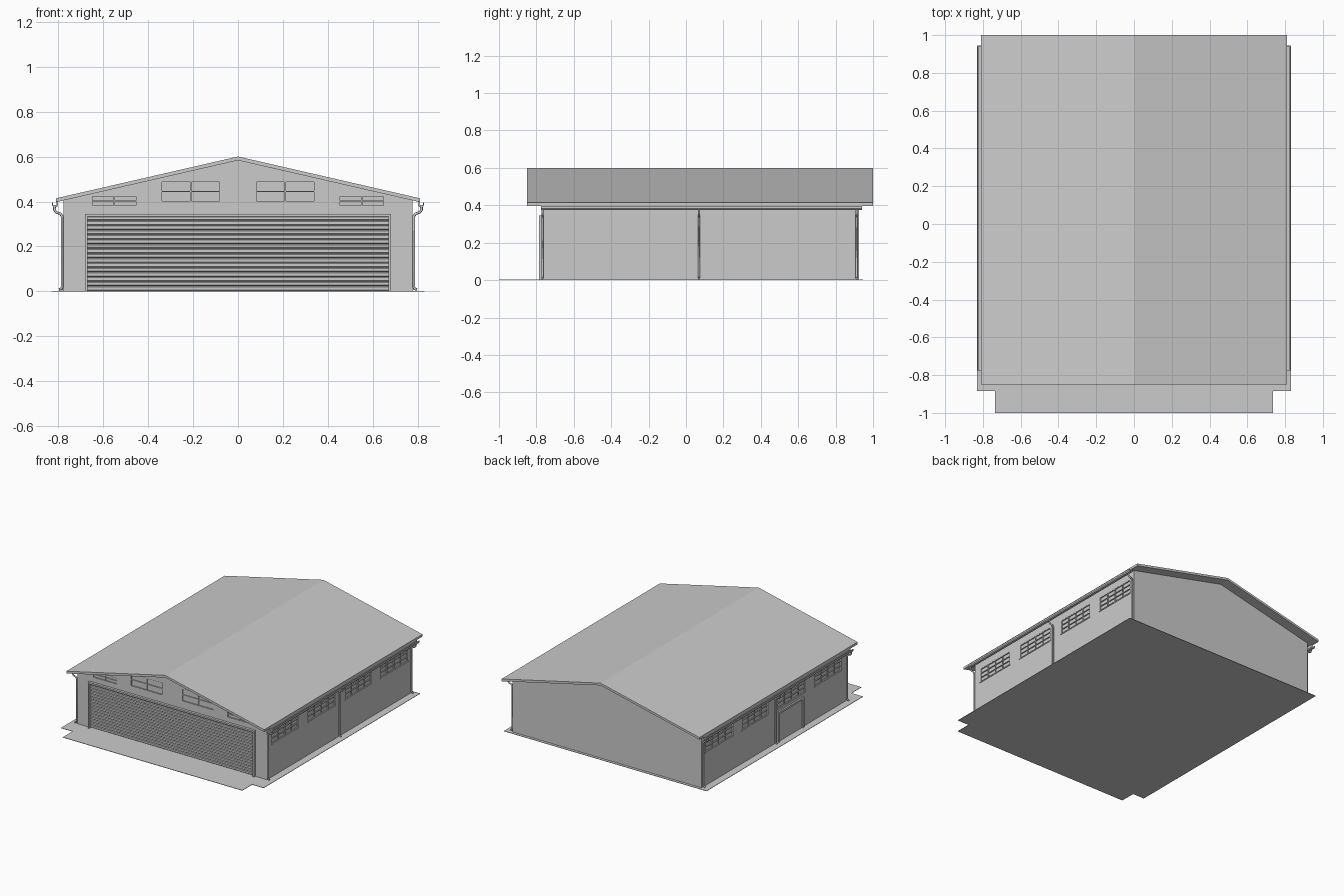
import bpy, bmesh
from mathutils import Vector, Matrix

cube = bpy.data.objects.get("Cube")
if cube:
    bpy.data.objects.remove(cube, do_unlink=True)

grey = bpy.data.materials.new("plain grey")
grey.use_nodes = True
grey.diffuse_color = (0.6, 0.6, 0.6, 1)
grey.node_tree.nodes["Principled BSDF"].inputs["Base Color"].default_value = (0.6, 0.6, 0.6, 1)


def finish(name, bm):
    bmesh.ops.recalc_face_normals(bm, faces=bm.faces)
    mesh = bpy.data.meshes.new(name)
    bm.to_mesh(mesh)
    bm.free()
    mesh.materials.append(grey)
    obj = bpy.data.objects.new(name, mesh)
    bpy.context.collection.objects.link(obj)
    return obj


def add_box(bm, x, y, z):
    """Axis-aligned box from three (low, high) ranges."""
    size = [b - a for a, b in (x, y, z)]
    mid = [(a + b) / 2 for a, b in (x, y, z)]
    bmesh.ops.create_cube(bm, size=1, matrix=Matrix.Translation(mid) @ Matrix.Diagonal((*size, 1)))


def boxes(name, ranges):
    bm = bmesh.new()
    for r in ranges:
        add_box(bm, *r)
    return finish(name, bm)


def extrude(name, points, start, vec):
    """Closed profile of 3D points, pushed along vec."""
    bm = bmesh.new()
    face = bm.faces.new([bm.verts.new(Vector(p) + Vector(start)) for p in points])
    out = bmesh.ops.extrude_face_region(bm, geom=[face])
    bmesh.ops.translate(bm, vec=vec, verts=[v for v in out["geom"] if isinstance(v, bmesh.types.BMVert)])
    return finish(name, bm)


WALL_X, FRONT, BACK = 0.775, -0.768, 0.925
DOOR_X, DOOR_Z = 0.68, 0.345
RECESS = 0.008

# Ground slab with driveway
outline = [(0.83, 0.945), (0.83, -0.885), (0.735, -0.885), (0.735, -1.0)]
outline += [(-x, y) for x, y in reversed(outline)]
extrude("ground_slab", [(x, y, 0) for x, y in outline], (0, 0, 0), (0, 0, 0.003))

# Walls and gables in one body
walls = extrude("walls", [(-WALL_X, 0, 0), (WALL_X, 0, 0), (WALL_X, 0, 0.405), (0, 0, 0.585), (-WALL_X, 0, 0.405)],
                (0, FRONT, 0), (0, BACK - FRONT, 0))

# Roof sheet with overhang
roof_top = [(-0.81, 0, 0.414), (0, 0, 0.6), (0.81, 0, 0.414)]
roof_under = [(x, 0, z - 0.017) for x, y, z in reversed(roof_top)]
extrude("roof", roof_top + roof_under, (0, -0.85, 0), (0, 1.85, 0))

# Recesses for windows and shutter
side_windows = [(-0.71, -0.4), (-0.29, 0.03), (0.15, 0.45), (0.56, 0.88)]
side_z = (0.25, 0.35)
gable_windows = [((s * a, s * b), z) for s in (-1, 1)
                 for a, b, z in ((0.08, 0.34, (0.4, 0.49)), (0.45, 0.65, (0.38, 0.425)))]
gable_windows = [(tuple(sorted(x)), z) for x, z in gable_windows]


def side_range(s, a, b):
    """X range between two distances from the wall face, on either side."""
    return tuple(sorted((s * (WALL_X + a), s * (WALL_X + b))))


cuts = [((-DOOR_X, DOOR_X), (FRONT - 0.05, FRONT + 0.012), (-0.05, DOOR_Z))]
for s in (-1, 1):
    cuts += [(side_range(s, -RECESS, 0.05), y, side_z) for y in side_windows]
cuts += [(x, (FRONT - 0.05, FRONT + RECESS), z) for x, z in gable_windows]
cutter = boxes("opening_cutter", cuts)
cutter.hide_render = True
mod = walls.modifiers.new("openings", "BOOLEAN")
mod.operation, mod.solver, mod.object = "DIFFERENCE", "EXACT", cutter
bpy.context.view_layer.objects.active = walls
bpy.ops.object.modifier_apply(modifier=mod.name)
bpy.data.objects.remove(cutter, do_unlink=True)


def grid_bars(u, z, rows, columns, width=0.005):
    """Glazing bar rectangles in the window plane."""
    bars = []
    for i in range(columns + 1):
        c = u[0] + (u[1] - u[0]) * i / columns
        bars.append(((max(u[0], c - width / 2), min(u[1], c + width / 2)), z))
    for i in range(rows + 1):
        c = z[0] + (z[1] - z[0]) * i / rows
        bars.append((u, (max(z[0], c - width / 2), min(z[1], c + width / 2))))
    return bars


# Side and gable glazing bars, sills
for s, label in ((1, "left"), (-1, "right")):
    bars, sills = [], []
    for y in side_windows:
        bars += [(side_range(s, -RECESS, -0.001), u, z) for u, z in grid_bars(y, side_z, 3, 4)]
        sills.append((side_range(s, -0.002, 0.004), (y[0] - 0.005, y[1] + 0.005), (side_z[0] - 0.008, side_z[0])))
    boxes(label + "_window_bars", bars)
    boxes(label + "_window_sills", sills)
bars = []
for x, z in gable_windows:
    bars += [(u, (FRONT + 0.001, FRONT + RECESS), v) for u, v in grid_bars(x, z, 2, 2)]
boxes("gable_window_bars", bars)

# Roller shutter: ribbed profile across the opening
slats = 16
pitch = (DOOR_Z - 0.012) / slats
profile = [(0, 0.01, 0.003)]
for i in range(slats):
    z = 0.003 + i * pitch
    profile += [(0, 0, z), (0, -0.005, z + pitch * 0.2), (0, -0.005, z + pitch * 0.8)]
profile += [(0, 0, DOOR_Z - 0.009), (0, 0.01, DOOR_Z - 0.009)]
extrude("roller_shutter", profile, (-DOOR_X, FRONT + 0.006, 0), (2 * DOOR_X, 0, 0))

# Shutter surround
frame_y = (FRONT - 0.018, FRONT + 0.008)
boxes("shutter_frame", [((-DOOR_X, -DOOR_X + 0.012), frame_y, (0, DOOR_Z)),
                        ((DOOR_X - 0.012, DOOR_X), frame_y, (0, DOOR_Z)),
                        ((-DOOR_X, DOOR_X), frame_y, (DOOR_Z - 0.012, DOOR_Z))])

# Double side door on the right wall
DOOR_Y, TOP = (-0.26, 0.04), 0.225
boxes("side_door_frame", [(side_range(-1, -0.005, 0.012), (DOOR_Y[0], DOOR_Y[0] + 0.014), (0, TOP)),
                          (side_range(-1, -0.005, 0.012), (DOOR_Y[1] - 0.014, DOOR_Y[1]), (0, TOP)),
                          (side_range(-1, -0.005, 0.012), DOOR_Y, (TOP - 0.014, TOP))])
mid = sum(DOOR_Y) / 2
boxes("side_door_leaves", [(side_range(-1, -0.005, 0.004), (DOOR_Y[0] + 0.014, mid - 0.002), (0.004, TOP - 0.014)),
                           (side_range(-1, -0.005, 0.004), (mid + 0.002, DOOR_Y[1] - 0.014), (0.004, TOP - 0.014))])

# Gutters and downpipes
gutter = [(0.8, 0.4), (0.8, 0.382), (0.805, 0.375), (0.822, 0.375), (0.828, 0.382),
          (0.828, 0.395), (0.823, 0.395), (0.823, 0.384), (0.806, 0.384), (0.806, 0.4)]
path = [(0.816, 0.38), (0.816, 0.362), (0.808, 0.352), (0.79, 0.346), (0.782, 0.335),
        (0.782, 0.02), (0.785, 0.012), (0.796, 0.008)]
for s, label in ((1, "left"), (-1, "right")):
    extrude(label + "_gutter", [(s * x, 0, z) for x, z in gutter], (0, -0.775, 0), (0, 1.715, 0))
    for y, place in ((-0.768, "front"), (0.07, "middle"), (0.912, "back")):
        curve = bpy.data.curves.new(f"{label}_{place}_downpipe", "CURVE")
        curve.dimensions = "3D"
        curve.bevel_depth = 0.006
        curve.bevel_resolution = 1
        curve.use_fill_caps = True
        line = curve.splines.new("POLY")
        line.points.add(len(path) - 1)
        for point, (x, z) in zip(line.points, path):
            point.co = (s * x, y, z, 1)
        curve.materials.append(grey)
        pipe = bpy.data.objects.new(curve.name, curve)
        bpy.context.collection.objects.link(pipe)
